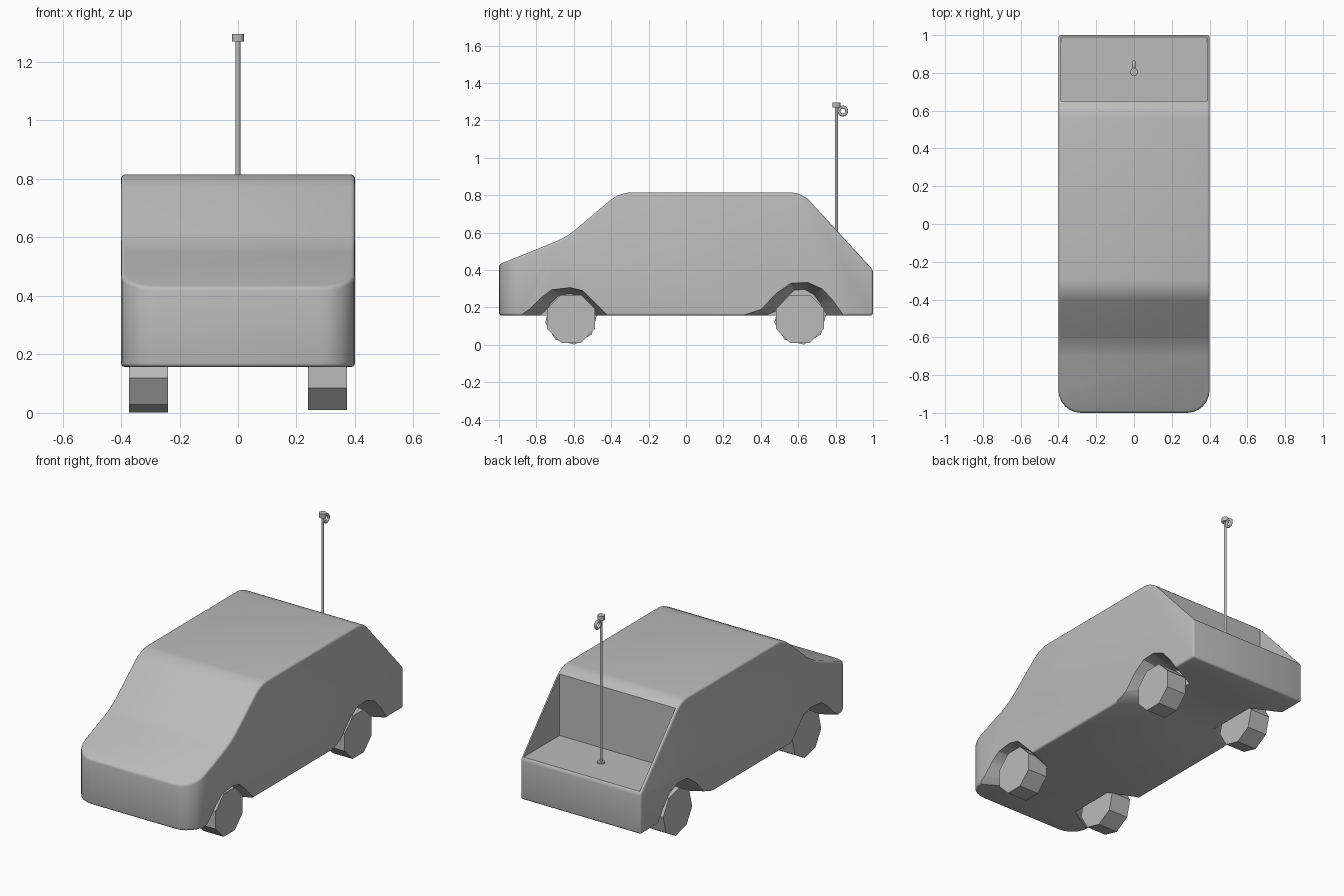
import bpy, bmesh, math
from mathutils import Vector

if "Cube" in bpy.data.objects:
    bpy.data.objects.remove(bpy.data.objects["Cube"])

grey = bpy.data.materials.new("plain grey")
grey.diffuse_color = (0.5, 0.5, 0.5, 1)
grey.use_nodes = True
grey.node_tree.nodes["Principled BSDF"].inputs["Base Color"].default_value = grey.diffuse_color


def make_object(name, bm):
    bmesh.ops.recalc_face_normals(bm, faces=bm.faces)
    mesh = bpy.data.meshes.new(name)
    bm.to_mesh(mesh)
    bm.free()
    mesh.materials.append(grey)
    ob = bpy.data.objects.new(name, mesh)
    bpy.context.collection.objects.link(ob)
    return ob


def loft(bm, x0, outline0, x1, outline1):
    """Closed solid between two (y, z) outlines at x0 and x1."""
    a = [bm.verts.new((x0, y, z)) for y, z in outline0]
    b = [bm.verts.new((x1, y, z)) for y, z in outline1]
    n = len(a)
    bm.faces.new(a)
    bm.faces.new(b[::-1])
    for i in range(n):
        j = (i + 1) % n
        bm.faces.new((a[i], b[i], b[j], a[j]))


def select_only(ob):
    bpy.ops.object.select_all(action='DESELECT')
    ob.select_set(True)
    bpy.context.view_layer.objects.active = ob


def cut(ob, cutter):
    mod = ob.modifiers.new("cut", 'BOOLEAN')
    mod.operation = 'DIFFERENCE'
    mod.solver = 'EXACT'
    mod.object = cutter
    select_only(ob)
    bpy.ops.object.modifier_apply(modifier=mod.name)
    bpy.data.objects.remove(cutter)


# car body: side profile extruded across the width
profile = [(-1, .157), (-1, .43), (-.64, .575), (-.355, .815),
           (.62, .815), (1, .40), (1, .157)]
bm = bmesh.new()
loft(bm, -.4, profile, .4, profile)
# rounded front corners
corners = [e for e in bm.edges if all(v.co.y < -.99 for v in e.verts)
           and abs(e.verts[0].co.x - e.verts[1].co.x) < .01]
bmesh.ops.bevel(bm, geom=corners, offset=.12, segments=6, profile=.5,
                affect='EDGES', clamp_overlap=True)
# soft bends at windscreen foot, roof front and roof back
bends = [e for e in bm.edges if abs(e.verts[0].co.x - e.verts[1].co.x) > .7
         and all(abs(v.co.y) < .7 and v.co.z > .5 for v in e.verts)]
bmesh.ops.bevel(bm, geom=bends, offset=.06, segments=4, profile=.5,
                affect='EDGES', clamp_overlap=True)
body = make_object("car_body", bm)
bev = body.modifiers.new("edge", 'BEVEL')
bev.width = .013
bev.segments = 3
bev.limit_method = 'ANGLE'
bev.angle_limit = math.radians(40)
select_only(body)
bpy.ops.object.modifier_apply(modifier=bev.name)

# open cargo bed at the back
bed = [(.65, .41), (1.2, .41), (1.2, 1), (.65, 1)]
bm = bmesh.new()
loft(bm, -.386, bed, .386, bed)
cut(body, make_object("bed_cutter", bm))

# flared wheel arches, narrowing inwards
arches = {
    -.615: [(-.90, 0), (-.90, .15), (-.84, .19), (-.78, .25), (-.72, .295),
            (-.62, .307), (-.55, .29), (-.48, .22), (-.41, .15), (-.41, 0)],
    .61: [(.28, 0), (.28, .15), (.40, .19), (.48, .275), (.56, .33),
          (.65, .335), (.73, .30), (.79, .235), (.85, .15), (.85, 0)],
}
for cy, outer in arches.items():
    inner = [(cy + (y - cy) * .62, .14 + (z - .14) * .8) for y, z in outer]
    for s in (-1, 1):
        bm = bmesh.new()
        loft(bm, s * .405, outer, s * .22, inner)
        cut(body, make_object("arch_cutter", bm))

select_only(body)
bpy.ops.object.shade_smooth_by_angle(angle=math.radians(32))

# eight-sided wheels, turned a little differently on each side
for end, cy in (("front", -.615), ("back", .61)):
    for side, s, turn in (("right", 1, 22.5), ("left", -1, 8)):
        ring = []
        for i in range(8):
            a = math.radians(45 * i + turn)
            ring.append((cy + .139 * math.cos(a), .139 + .139 * math.sin(a)))
        bm = bmesh.new()
        loft(bm, s * .24, ring, s * .372, ring)
        make_object(end + "_" + side + "_wheel", bm)


def cylinder(name, radius, z0, z1, sides=16):
    bpy.ops.mesh.primitive_cylinder_add(vertices=sides, radius=radius,
                                        depth=z1 - z0,
                                        location=(0, .805, (z0 + z1) / 2))
    ob = bpy.context.object
    ob.name = name
    ob.data.materials.append(grey)
    bpy.ops.object.shade_smooth_by_angle(angle=math.radians(40))


# flag pole with base, cap and ring
cylinder("pole", .008, .405, 1.28)
cylinder("pole_base", .022, .405, .417)
cylinder("pole_cap", .021, 1.27, 1.296)
bpy.ops.mesh.primitive_torus_add(major_radius=.021, minor_radius=.008,
                                 major_segments=24, minor_segments=10,
                                 location=(0, .838, 1.25),
                                 rotation=(0, math.pi / 2, 0))
ring = bpy.context.object
ring.name = "pole_ring"
ring.data.materials.append(grey)
bpy.ops.object.shade_smooth_by_angle(angle=math.radians(40))
